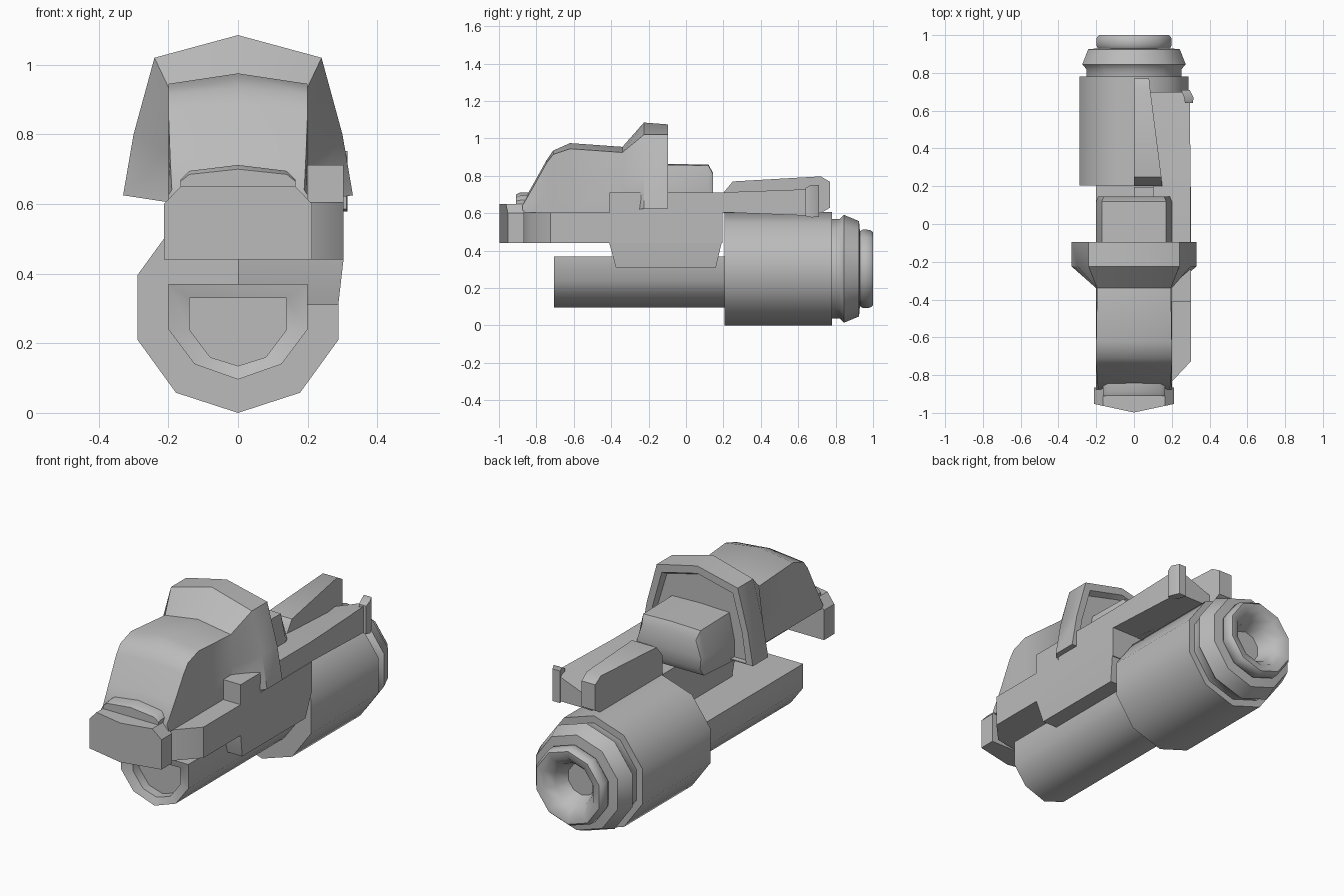
import bpy, bmesh, math

if "Cube" in bpy.data.objects:
    bpy.data.objects.remove(bpy.data.objects["Cube"])

GREY = bpy.data.materials.new("plain grey")
GREY.use_nodes = True
GREY.diffuse_color = (0.5, 0.5, 0.5, 1)
bsdf = next(n for n in GREY.node_tree.nodes if n.type == 'BSDF_PRINCIPLED')
bsdf.inputs["Base Color"].default_value = (0.5, 0.5, 0.5, 1)
bsdf.inputs["Roughness"].default_value = 0.7


def loft(name, rings, smooth=40):
    """Skin equal-length rings of points into a closed body."""
    bm = bmesh.new()
    rows = [[bm.verts.new(p) for p in ring] for ring in rings]
    n = len(rows[0])
    for a, b in zip(rows, rows[1:]):
        for i in range(n):
            j = (i + 1) % n
            bm.faces.new((a[i], a[j], b[j], b[i]))
    bm.faces.new(rows[0])
    bm.faces.new(rows[-1][::-1])
    bmesh.ops.recalc_face_normals(bm, faces=bm.faces[:])
    mesh = bpy.data.meshes.new(name)
    bm.to_mesh(mesh)
    bm.free()
    ob = bpy.data.objects.new(name, mesh)
    bpy.context.collection.objects.link(ob)
    mesh.materials.append(GREY)
    bpy.ops.object.select_all(action='DESELECT')
    ob.select_set(True)
    bpy.context.view_layer.objects.active = ob
    bpy.ops.object.shade_smooth_by_angle(angle=math.radians(smooth))
    return ob


def mirrored(y, half):
    """Full ring at y from half an outline (x >= 0) that ends on x = 0."""
    right = [(x, y, z) for x, z in half]
    left = [(-x, y, z) for x, z in reversed(half) if x > 0]
    return right + left


def rect(y, x0, x1, z0, z1, z1_outer=None):
    """Four-cornered ring at y; the outer top corner may differ in height."""
    zo = z1 if z1_outer is None else z1_outer
    return [(x0, y, z0), (x1, y, z0), (x1, y, zo), (x0, y, z1)]


# Engine drum: ten-sided turned profile with ringed, hollow nozzle
def circle(y, r, n=10, cz=0.303):
    return [(r * math.sin(i * math.tau / n), y, cz + r * math.cos(i * math.tau / n))
            for i in range(n)]


loft("engine_drum", [circle(0.205, 0.303), circle(0.78, 0.303)])
loft("engine_nozzle", [circle(y, r) for y, r in (
    (0.77, 0.265), (0.82, 0.265), (0.845, 0.288), (0.925, 0.255), (0.93, 0.2),
    (0.945, 0.21), (0.985, 0.208), (1.0, 0.195), (0.995, 0.155), (0.95, 0.115),
    (0.88, 0.085))], 50)

# Front intake barrel with a recessed mouth
outer = [(0.2, 0.37), (0.2, 0.24), (0.125, 0.14), (0, 0.096)]
inner = [(0.14, 0.33), (0.14, 0.24), (0.08, 0.16), (0, 0.135)]
loft("intake_barrel", [mirrored(-0.64, inner), mirrored(-0.69, inner),
                       mirrored(-0.707, outer), mirrored(0.25, outer)])

# Cabin that flares into the tall collar, then closes on the rear hood
def arch(y, w, zb, zm, ws, zs, zt):
    return mirrored(y, [(w[0], zb), (w[1], zm), (ws, zs), (0, zt)])


cabin = [arch(y, (0.2, 0.2), 0.605, zb, ws, zs, zt) for y, zb, ws, zs, zt in (
    (-0.875, 0.625, 0.19, 0.64, 0.655), (-0.82, 0.66, 0.195, 0.735, 0.75),
    (-0.745, 0.72, 0.2, 0.87, 0.885), (-0.71, 0.74, 0.2, 0.915, 0.935),
    (-0.62, 0.75, 0.2, 0.945, 0.975), (-0.34, 0.75, 0.195, 0.925, 0.955))]
collar = ((0.33, 0.3), 0.625, 0.8, 0.24, 1.02)
loft("cabin_and_collar", cabin + [
    arch(-0.225, *collar, 1.085), arch(-0.095, *collar, 1.075),
    arch(-0.095, (0.29, 0.265), 0.63, 0.79, 0.21, 0.985, 1.035),
    arch(-0.125, (0.28, 0.255), 0.63, 0.79, 0.2, 0.97, 1.02)], 38)
loft("rear_hood", [
    arch(-0.15, (0.2, 0.2), 0.61, 0.72, 0.17, 0.86, 0.865),
    arch(0.12, (0.19, 0.2), 0.62, 0.72, 0.17, 0.855, 0.86),
    arch(0.145, (0.185, 0.19), 0.66, 0.72, 0.16, 0.81, 0.815)])

# Pointed nose bumper
def bumper(inset, yoff):
    side, top = 0.213 - inset, 0.165 - inset
    ring = [(side, 0.44 + inset), (side, 0.6), (top, 0.65 - inset), (0, 0.65 - inset),
            (-top, 0.65 - inset), (-side, 0.6), (-side, 0.44 + inset), (0, 0.44 + inset)]
    return [(x, yoff + 0.045 * abs(x) / 0.21, z) for x, z in ring]


loft("nose_bumper", [bumper(0.0, -0.998),
                     [(x, -0.865, z) for x, y, z in bumper(0, 0)]])

# Small brow above the bumper
loft("nose_brow", [
    mirrored(-0.91, [(0.165, 0.645), (0.165, 0.665), (0.14, 0.685), (0, 0.7)]),
    mirrored(-0.885, [(0.165, 0.645), (0.165, 0.67), (0.14, 0.695), (0, 0.712)]),
    mirrored(-0.82, [(0.165, 0.645), (0.165, 0.67), (0.14, 0.695), (0, 0.712)])])

# One-sided belly panels on the left flank
loft("flank_panel", [[(0, -0.87, z), (0.2, -0.835, z), (0.303, -0.725, z),
                      (0.303, 0.195, z), (0, 0.195, z)] for z in (0.44, 0.605)])
loft("flank_keel", [[(0, y0, z), (x, y0, z), (x, y1, z), (0, y1, z)]
                    for z, x, y0, y1 in ((0.31, 0.288, -0.375, 0.16),
                                         (0.44, 0.303, -0.41, 0.19),
                                         (0.605, 0.303, -0.41, 0.195))])

# Side rail: front block, long arm and end tab
loft("rail_block", [rect(-0.41, 0.1, 0.303, 0.605, 0.712),
                    rect(-0.24, 0.1, 0.303, 0.605, 0.712)])
loft("rail_arm", [rect(-0.24, 0.1, 0.3, 0.605, 0.712),
                  rect(0.2, 0.1, 0.3, 0.605, 0.712),
                  rect(0.7, 0.06, 0.295, 0.585, 0.64, 0.73)])
loft("rail_tab", [rect(0.64, 0.27, 0.312, 0.585, 0.735),
                  rect(0.67, 0.265, 0.315, 0.578, 0.752),
                  rect(0.71, 0.25, 0.295, 0.58, 0.752)])

# Tapered tail fin on top of the drum
loft("tail_fin", [rect(0.2, 0, 0.15, 0.6, 0.71), rect(0.25, 0, 0.145, 0.6, 0.77),
                  rect(0.72, 0, 0.085, 0.6, 0.797), rect(0.77, 0, 0.08, 0.63, 0.768)])
